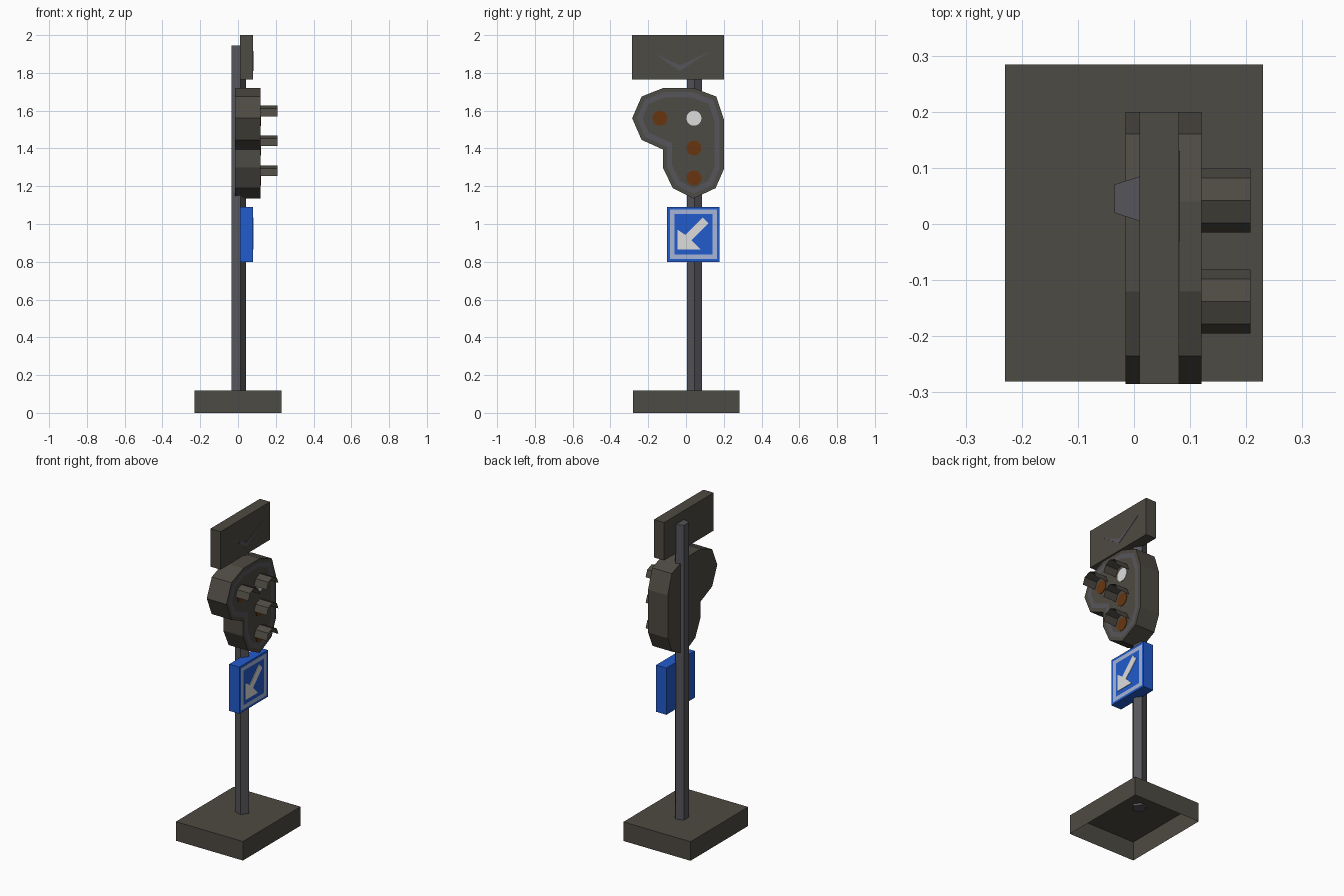
import bpy, bmesh, math

if "Cube" in bpy.data.objects:
    bpy.data.objects.remove(bpy.data.objects["Cube"])


def material(name, rgb):
    m = bpy.data.materials.new(name)
    m.diffuse_color = (*rgb, 1)
    m.use_nodes = True
    m.node_tree.nodes["Principled BSDF"].inputs["Base Color"].default_value = m.diffuse_color
    return m


DARK = material("dark_housing", (0.076, 0.069, 0.056))
GREY = material("pole_grey", (0.092, 0.092, 0.105))
BLUE = material("sign_blue", (0.016, 0.105, 0.61))
PALE = material("pale_border", (0.38, 0.46, 0.68))
WHITE = material("white", (0.72, 0.72, 0.72))
AMBER = material("dark_amber", (0.14, 0.036, 0.005))


def finish(name, bm, mats):
    me = bpy.data.meshes.new(name)
    bm.to_mesh(me)
    bm.free()
    for m in mats:
        me.materials.append(m)
    ob = bpy.data.objects.new(name, me)
    bpy.context.collection.objects.link(ob)
    return ob


def prism(name, yz, x0, x1, mats, rings=()):
    """Extrude a y-z outline along x; rings = (inset width, material index of the ring)."""
    bm = bmesh.new()
    face = bm.faces.new([bm.verts.new((x0, y, z)) for y, z in yz])
    ext = bmesh.ops.extrude_face_region(bm, geom=[face])["geom"]
    bmesh.ops.translate(bm, vec=(x1 - x0, 0, 0),
                        verts=[g for g in ext if isinstance(g, bmesh.types.BMVert)])
    front = next(g for g in ext if isinstance(g, bmesh.types.BMFace))
    bmesh.ops.recalc_face_normals(bm, faces=bm.faces)
    for width, index in rings:
        ring = bmesh.ops.inset_region(bm, faces=[front], thickness=width,
                                      use_even_offset=True)["faces"]
        for f in ring:
            f.material_index = index
    return finish(name, bm, mats)


def rect(y0, y1, z0, z1):
    return [(y0, z0), (y1, z0), (y1, z1), (y0, z1)]


# Base: box that is open underneath
bm = bmesh.new()
bmesh.ops.create_cube(bm, size=1)
for v in bm.verts:
    v.co = (v.co.x * 0.46, v.co.y * 0.565 + 0.002, v.co.z * 0.118 + 0.059)
bmesh.ops.delete(bm, geom=[f for f in bm.faces if f.normal.z < -0.5], context='FACES_ONLY')
finish("base", bm, [DARK])

# Five-sided pole with one corner towards the signs
bm = bmesh.new()
ring = [bm.verts.new((0.043 * math.cos(a), 0.045 + 0.043 * math.sin(a), 0.105))
        for a in (math.tau * i / 5 for i in range(5))]
face = bm.faces.new(ring)
ext = bmesh.ops.extrude_face_region(bm, geom=[face])["geom"]
bmesh.ops.translate(bm, vec=(0, 0, 1.84),
                    verts=[g for g in ext if isinstance(g, bmesh.types.BMVert)])
bmesh.ops.recalc_face_normals(bm, faces=bm.faces)
finish("pole", bm, [GREY])

# Top board with its faint chevron mark
prism("top_board", rect(-0.285, 0.2, 1.765, 2.0), 0.01, 0.08, [DARK])
prism("top_board_chevron", [(-0.09, 1.865), (-0.16, 1.9), (-0.035, 1.81), (0.13, 1.915),
                            (-0.03, 1.84)], 0.08, 0.082, [GREY])

# Signal housing with a lighter rim band on its face
outline = [(-0.12, 1.72), (0.04, 1.72), (0.16, 1.675), (0.2, 1.555), (0.2, 1.29),
           (0.157, 1.19), (0.04, 1.135), (-0.07, 1.19), (-0.123, 1.3), (-0.123, 1.395),
           (-0.235, 1.445), (-0.285, 1.56), (-0.235, 1.675)]
prism("signal_housing", outline, -0.015, 0.12, [DARK, GREY], [(0.022, 0), (0.028, 1)])

# Lamps and half-round hoods
lamps = [("top_right", 0.042, 1.57, WHITE), ("top_left", -0.138, 1.57, AMBER),
         ("middle", 0.042, 1.412, AMBER), ("bottom", 0.042, 1.254, AMBER)]
for label, y, z, mat in lamps:
    disc = [(y + 0.04 * math.cos(math.tau * i / 16), z - 0.01 + 0.04 * math.sin(math.tau * i / 16))
            for i in range(16)]
    prism("lamp_" + label, disc, 0.12, 0.123, [mat])
    bm = bmesh.new()
    rows = [[bm.verts.new((x, y + 0.057 * math.cos(a), z + 0.057 * math.sin(a)))
             for x in (0.118, 0.208)] for a in (math.pi * i / 4 for i in range(5))]
    for a, b in zip(rows, rows[1:]):
        bm.faces.new((a[0], a[1], b[1], b[0]))
    finish("hood_" + label, bm, [DARK])

# Blue sign with pale border and diagonal arrow
prism("blue_sign", rect(-0.1, 0.178, 0.8, 1.09), 0.01, 0.08, [BLUE, PALE],
      [(0.014, 0), (0.024, 1)])
prism("sign_arrow", [(0.088, 1.035), (0.119, 1.003), (0.029, 0.913), (0.077, 0.865),
                     (-0.045, 0.865), (-0.045, 0.97), (-0.003, 0.942)],
      0.08, 0.083, [WHITE])
